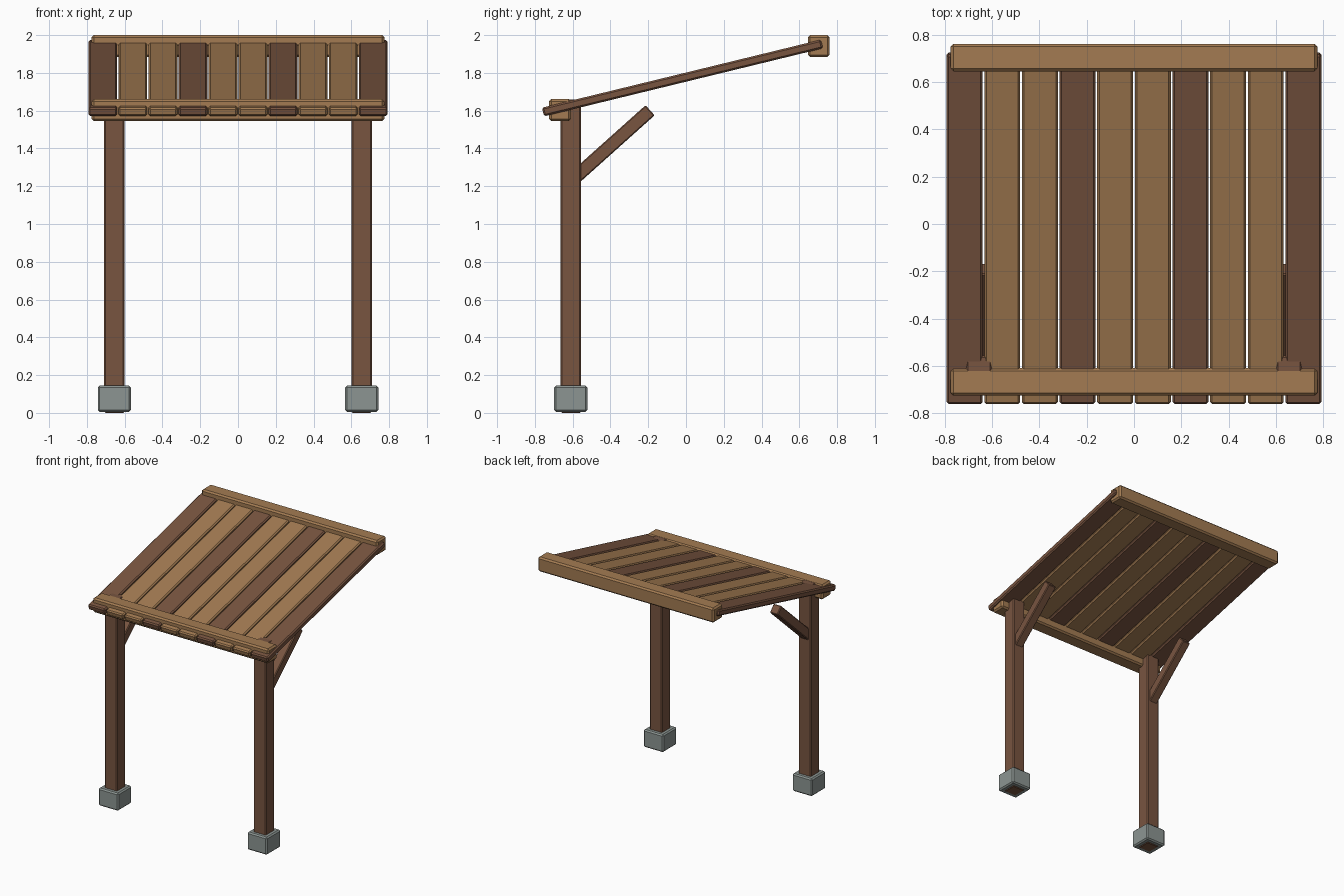
import bpy, bmesh
from math import atan2, hypot
from mathutils import Matrix

cube = bpy.data.objects.get("Cube")
if cube:
    bpy.data.objects.remove(cube, do_unlink=True)


def material(name, colour):
    mat = bpy.data.materials.new(name)
    mat.use_nodes = True
    mat.diffuse_color = (*colour, 1)
    mat.node_tree.nodes["Principled BSDF"].inputs["Base Color"].default_value = (*colour, 1)
    return mat


light_wood = material("light wood", (0.366, 0.198, 0.084))
dark_wood = material("dark wood", (0.188, 0.089, 0.051))
stone = material("grey stone", (0.262, 0.301, 0.287))


def block(name, size, location, mat, bevel=0.01, tilt=0):
    """Chamfered box, optionally tilted around x."""
    bm = bmesh.new()
    bmesh.ops.create_cube(bm, size=1, matrix=Matrix.Diagonal((*size, 1)))
    bmesh.ops.bevel(bm, geom=bm.edges[:], offset=bevel, segments=1, affect='EDGES')
    mesh = bpy.data.meshes.new(name)
    bm.to_mesh(mesh)
    bm.free()
    mesh.materials.append(mat)
    obj = bpy.data.objects.new(name, mesh)
    obj.location = location
    obj.rotation_euler.x = tilt
    bpy.context.collection.objects.link(obj)
    return obj


def sloped(name, x, width, thickness, start, end, mat, bevel):
    """Board running between two (y, z) points."""
    dy, dz = end[0] - start[0], end[1] - start[1]
    middle = (x, (start[0] + end[0]) / 2, (start[1] + end[1]) / 2)
    return block(name, (width, hypot(dy, dz), thickness), middle, mat, bevel, atan2(dz, dy))


# Posts, footings and braces on both sides
post_x, post_y = 0.655, -0.61
for side, s in (("left", 1), ("right", -1)):
    x = s * post_x
    block(side + "_post", (0.11, 0.11, 1.66), (x, post_y, 0.83), dark_wood, 0.008)
    block(side + "_footing", (0.175, 0.175, 0.14), (x, post_y, 0.075), stone)
    sloped(side + "_brace", x, 0.07, 0.072, (-0.6, 1.235), (-0.19, 1.602), dark_wood, 0.006)

# Cross beams
block("front_beam", (1.55, 0.116, 0.116), (0, -0.667, 1.603), light_wood, 0.012)
block("back_beam", (1.55, 0.116, 0.116), (0, 0.703, 1.942), light_wood, 0.012)

# Sloping roof planks, every third one dark
planks, pitch = 10, 0.159
for i in range(planks):
    x = (i - (planks - 1) / 2) * pitch
    wood = dark_wood if i % 3 == 0 else light_wood
    sloped("roof_plank_%d" % (i + 1), x, 0.152, 0.047, (-0.757, 1.593), (0.72, 1.953), wood, 0.009)
